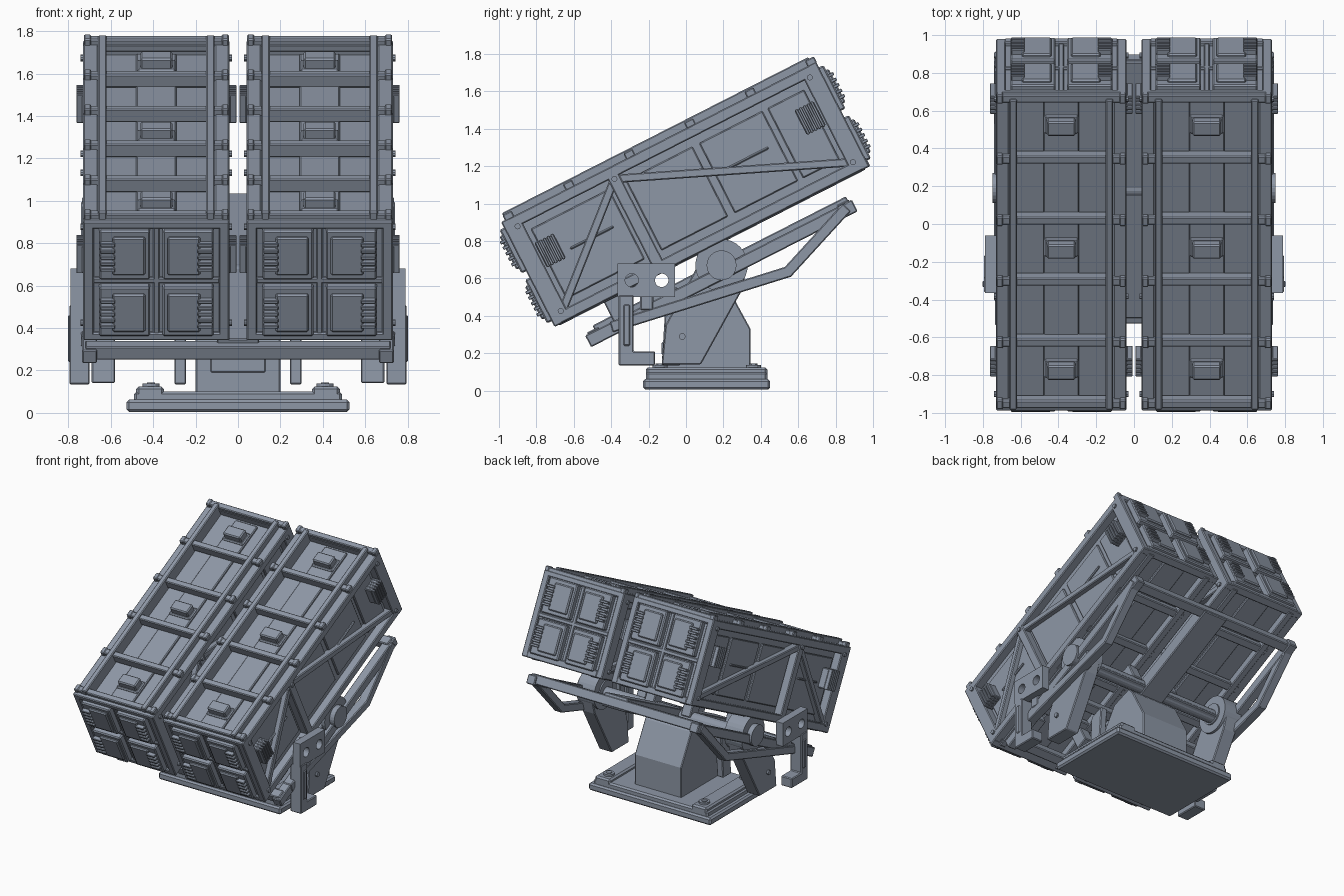
import bpy, bmesh, math
from mathutils import Matrix, Vector

cube = bpy.data.objects.get("Cube")
if cube:
    bpy.data.objects.remove(cube, do_unlink=True)

paint = bpy.data.materials.new("blue_grey_paint")
paint.use_nodes = True
COLOR = (0.27, 0.31, 0.38, 1)
paint.diffuse_color = COLOR
paint.node_tree.nodes["Principled BSDF"].inputs["Base Color"].default_value = COLOR

TILT = math.radians(27)
POD_X = 0.385
SIDES = (-1, 1)


class Part:
    """Collects simple solids in one mesh, then finishes it as an object."""

    def __init__(self, name):
        self.name, self.bm = name, bmesh.new()

    def prism(self, profile, x0, x1):
        a = [self.bm.verts.new((x0, y, z)) for y, z in profile]
        b = [self.bm.verts.new((x1, y, z)) for y, z in profile]
        n = len(a)
        self.bm.faces.new(a)
        self.bm.faces.new(b[::-1])
        for i in range(n):
            j = (i + 1) % n
            self.bm.faces.new((a[j], a[i], b[i], b[j]))

    def box(self, x, y, z):
        self.prism([(y[0], z[0]), (y[1], z[0]), (y[1], z[1]), (y[0], z[1])], *x)

    def block(self, center, size):
        self.box(*[(c - s / 2, c + s / 2) for c, s in zip(center, size)])

    def beam(self, p, q, width, x0, x1):
        p, q = Vector(p), Vector(q)
        d = (q - p).normalized() * width / 2
        n = Vector((-d.y, d.x))
        self.prism([p - n, q - n, q + n, p + n], x0, x1)

    def cylinder(self, center, radius, depth, axis="X", sides=20):
        turn = Matrix.Rotation(math.pi / 2, 4, "Y") if axis == "X" else Matrix()
        bmesh.ops.create_cone(self.bm, cap_ends=True, segments=sides, radius1=radius,
                              radius2=radius, depth=depth,
                              matrix=Matrix.Translation(center) @ turn)

    def finish(self, tilted=False, mirror=False, bevel=0.006):
        bmesh.ops.recalc_face_normals(self.bm, faces=self.bm.faces)
        mesh = bpy.data.meshes.new(self.name)
        self.bm.to_mesh(mesh)
        self.bm.free()
        mesh.materials.append(paint)
        ob = bpy.data.objects.new(self.name, mesh)
        bpy.context.collection.objects.link(ob)
        if tilted:
            ob.location = (0, -0.004, 1.05)
            ob.rotation_euler.x = TILT
        if bevel:
            mod = ob.modifiers.new("Bevel", "BEVEL")
            mod.width, mod.segments, mod.limit_method = bevel, 1, "ANGLE"
        if mirror:
            ob.modifiers.new("Mirror", "MIRROR")
        return ob


# Pod core with raised side, roof and floor panels
core = Part("pod_body")
core.block((POD_X, 0, 0), (0.57, 1.82, 0.52))
for s in SIDES:
    for u0, u1 in ((-0.82, -0.35), (-0.25, 0.15), (0.19, 0.57), (0.6, 0.82)):
        core.block((POD_X + s * 0.287, (u0 + u1) / 2, 0), (0.025, u1 - u0, 0.42))
    for u in (-0.55, 0.38):
        core.block((POD_X + s * 0.303, u, 0.02), (0.02, 0.26, 0.014))
    core.block((POD_X, 0, s * 0.262), (0.19, 1.76, 0.03))
core.finish(True, True)

# Pod outer frame: posts, edge rails, diagonal braces
frame = Part("pod_frame")
for s in SIDES:
    x0, x1 = sorted((POD_X + s * 0.275, POD_X + s * 0.345))
    for u in (-0.877, -0.3, 0.877):
        frame.box((x0, x1), (u - 0.033, u + 0.033), (-0.3, 0.3))
    for v in (-0.283, 0.283):
        frame.box((x0, x1), (-0.92, 0.92), (v - 0.03, v + 0.03))
    top = (-0.3, 0.245)
    for end in ((-0.86, -0.25), (0.877, -0.254)):
        frame.beam(top, end, 0.045, x0 + 0.006, x1 - 0.006)
frame.finish(True, True)

# Frame bolts
bolts = Part("frame_bolts")
for s in SIDES:
    for u in (-0.877, 0.877):
        for v in (-0.254, 0.254):
            bolts.cylinder((POD_X + s * 0.347, u, v), 0.016, 0.02, sides=10)
    bolts.cylinder((POD_X + s * 0.347, -0.3, 0.245), 0.016, 0.02, sides=10)
bolts.finish(True, True, 0)

# Roof lattice with clamps at the bar ends, plainer floor lattice
lattice = Part("pod_lattice")
for i in range(6):
    u = -0.895 + 0.363 * i
    lattice.block((POD_X, u, 0.305), (0.65, 0.045, 0.07))
    lattice.block((POD_X, u, -0.29), (0.6, 0.06, 0.05))
    for t in SIDES:
        lattice.block((POD_X + t * 0.325, u, 0.325), (0.035, 0.055, 0.04))
for t in SIDES:
    lattice.block((POD_X + t * 0.255, 0, 0.305), (0.04, 1.84, 0.1))
    lattice.block((POD_X + t * 0.255, 0, -0.29), (0.05, 1.84, 0.06))
lattice.finish(True, True)

handles = Part("lifting_handles")
for u in (-0.71, 0.01, 0.74):
    handles.block((POD_X, u, 0.305), (0.15, 0.085, 0.07))
    handles.block((POD_X, u, 0.28), (0.18, 0.11, 0.02))
handles.finish(True, True, 0.008)

# End plates with a raised border and dividing strips
ends = Part("pod_end_plates")
covers = Part("tube_covers")
louvres = Part("louvres")
for e in SIDES:
    ends.block((POD_X, e * 0.912, 0), (0.67, 0.03, 0.6))
    for s in SIDES:
        ends.block((POD_X + s * 0.32, e * 0.92, 0), (0.05, 0.05, 0.63))
        ends.block((POD_X, e * 0.92, s * 0.295), (0.69, 0.05, 0.04))
    ends.block((POD_X, e * 0.925, 0), (0.03, 0.03, 0.58))
    ends.block((POD_X, e * 0.925, 0), (0.6, 0.03, 0.03))
    for s in SIDES:
        for v in (-0.15, 0.15):
            x = POD_X + s * 0.15
            covers.block((x, e * 0.942, v), (0.24, 0.06, 0.26))
            covers.block((x - s * 0.02, e * 0.973, v), (0.155, 0.03, 0.2))
            for i in range(5):
                louvres.block((x + s * 0.08, e * 0.98, v - 0.066 + i * 0.033),
                              (0.07, 0.04, 0.018))
    # Side louvres
    for s in SIDES:
        for i in range(5):
            louvres.block((POD_X + s * 0.34, e * 0.78 - 0.046 + i * 0.023, 0.06),
                          (0.075, 0.015, 0.15))
        louvres.block((POD_X + s * 0.32, e * 0.78, 0.06), (0.06, 0.115, 0.14))
ends.finish(True, True)
covers.finish(True, True, 0.008)
louvres.finish(True, True, 0.003)

# Tilting cradle under the pods
cradle = Part("cradle")
for s in SIDES:
    cradle.block((s * 0.7, -0.02, -0.465), (0.07, 1.6, 0.07))
    for u in (-0.6, 0.0):
        for x in (0.16, 0.6):
            cradle.block((s * x, u, -0.37), (0.08, 0.1, 0.14))
for u in (-0.77, -0.3, 0.0, 0.73):
    cradle.block((0, u, -0.455), (1.44, 0.07, 0.07))
cradle.block((0, 0, -0.45), (0.2, 1.52, 0.1))
cradle.finish(True)

# Bent support arms
arms = Part("bent_support_arms")
arms.beam((-0.4, 0.34), (0.56, 0.64), 0.06, 0.67, 0.74)
arms.beam((0.54, 0.63), (0.86, 0.98), 0.06, 0.67, 0.74)
arms.finish(mirror=True)

# Hanging trunnion arms and slim inner brackets
trunnion = Part("trunnion_arms")
trunnion.prism([(-0.13, 0.14), (0.08, 0.14), (0.29, 0.52), (0.33, 0.66), (0.08, 0.7),
                (-0.11, 0.35)], 0.58, 0.69)
trunnion.prism([(-0.13, 0.135), (-0.03, 0.135), (0.0, 0.5), (-0.11, 0.46)], 0.245, 0.3)
trunnion.finish(mirror=True)

bearing = Part("trunnion_bearings")
bearing.cylinder((0.635, 0.19, 0.67), 0.14, 0.15, sides=32)
bearing.cylinder((0.65, 0.19, 0.67), 0.08, 0.2, sides=24)
bearing.cylinder((0.3, 0.19, 0.65), 0.05, 0.6)
bearing.cylinder((0.695, -0.02, 0.29), 0.018, 0.02, sides=10)
bearing.finish(mirror=True, bevel=0)

# Hooked side brackets with two holes through the plate
plate = Part("bracket_plates")
plate.box((0.73, 0.79), (-0.365, -0.06), (0.5, 0.68))
plate_ob = plate.finish(mirror=True, bevel=0)
cutter = Part("bracket_hole_cutter")
for y in (-0.29, -0.13):
    cutter.cylinder((0.76, y, 0.59), 0.036, 0.2)
cut_ob = cutter.finish(bevel=0)
cut_ob.hide_render = True
cut_ob.hide_set(True)
cut = plate_ob.modifiers.new("Holes", "BOOLEAN")
cut.object, cut.solver = cut_ob, "EXACT"
plate_ob.modifiers.move(1, 0)

hook = Part("bracket_hooks")
hook.prism([(-0.36, 0.135), (-0.165, 0.135), (-0.165, 0.21), (-0.28, 0.21),
            (-0.28, 0.51), (-0.36, 0.51)], 0.7, 0.795)
hook.box((0.79, 0.803), (-0.335, -0.3), (0.24, 0.46))
hook.box((0.69, 0.74), (-0.245, -0.175), (0.43, 0.66))
hook.finish(mirror=True)

# Pedestal with front hatch
pedestal = Part("pedestal")
pedestal.prism([(-0.12, 0.09), (0.345, 0.09), (0.345, 0.33), (0.22, 0.56), (0.18, 0.6),
                (0.02, 0.54), (-0.12, 0.32)], -0.2, 0.2)
pedestal.box((-0.13, 0.13), (-0.13, -0.1), (0.19, 0.26))
pedestal.finish()

# Base plate with long mounting pads
base = Part("base_plate")
base.box((-0.525, 0.525), (-0.23, 0.45), (0.005, 0.062))
base.box((-0.49, 0.49), (-0.215, 0.435), (0.05, 0.1))
for s in SIDES:
    base.block((s * 0.415, 0.11, 0.092), (0.13, 0.65, 0.064))
base.finish(bevel=0.012)

pad_bolts = Part("base_bolts")
for y in (-0.14, 0.36):
    pad_bolts.cylinder((0.41, y, 0.128), 0.04, 0.02, "Z", 12)
    pad_bolts.cylinder((0.41, y, 0.134), 0.022, 0.02, "Z", 6)
pad_bolts.finish(mirror=True, bevel=0)
